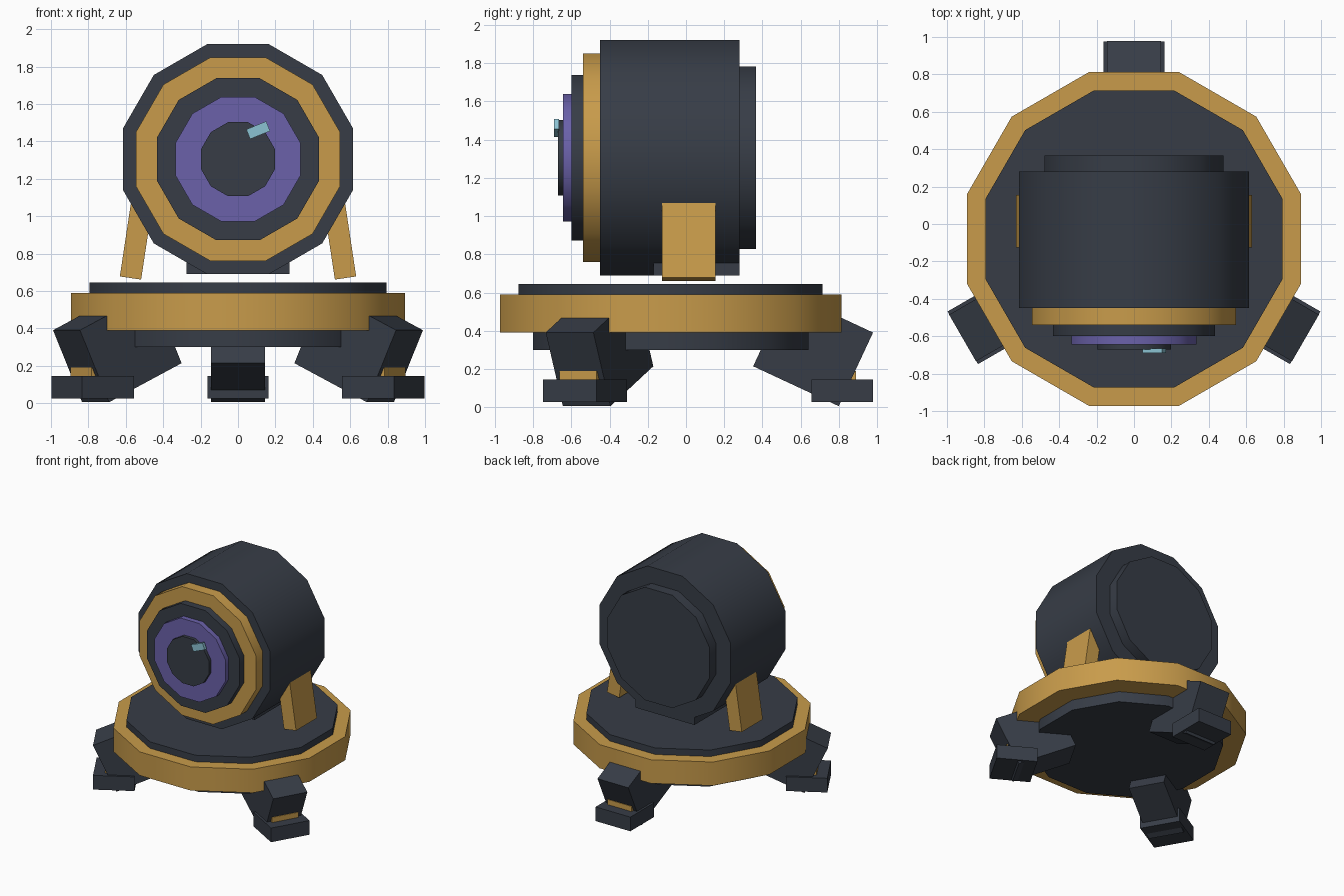
import bpy, bmesh
from math import radians
from mathutils import Matrix, Vector

cube = bpy.data.objects.get("Cube")
if cube:
    bpy.data.objects.remove(cube, do_unlink=True)


def material(name, rgb):
    mat = bpy.data.materials.new(name)
    mat.use_nodes = True
    mat.diffuse_color = (*rgb, 1)
    mat.node_tree.nodes["Principled BSDF"].inputs["Base Color"].default_value = (*rgb, 1)
    return mat


DARK = material("dark slate", (0.038, 0.046, 0.062))
GOLD = material("gold", (0.58, 0.33, 0.07))
PURPLE = material("purple", (0.145, 0.12, 0.40))
CYAN = material("pale cyan", (0.26, 0.54, 0.65))


def finish(name, bm, mat, matrix, smooth=False):
    bm.transform(matrix)
    mesh = bpy.data.meshes.new(name)
    bm.to_mesh(mesh)
    bm.free()
    mesh.materials.append(mat)
    obj = bpy.data.objects.new(name, mesh)
    bpy.context.collection.objects.link(obj)
    if smooth:
        bpy.ops.object.select_all(action="DESELECT")
        obj.select_set(True)
        bpy.context.view_layer.objects.active = obj
        bpy.ops.object.shade_smooth_by_angle(angle=radians(35))
    return obj


def box(name, mat, centre, size, tilt=0, axis="Y", parent=Matrix()):
    bm = bmesh.new()
    bmesh.ops.create_cube(bm, size=1)
    local = (Matrix.Translation(centre) @ Matrix.Rotation(radians(tilt), 4, axis)
             @ Matrix.Diagonal((*size, 1)))
    return finish(name, bm, mat, parent @ local)


def disc(name, mat, apothem, start, end, frame):
    """Twelve-sided disc between two heights along the frame's z axis."""
    radius = apothem / 0.9659
    bm = bmesh.new()
    bmesh.ops.create_cone(bm, cap_ends=True, segments=12, radius1=radius,
                          radius2=radius, depth=end - start)
    local = (Matrix.Translation((0, 0, (start + end) / 2))
             @ Matrix.Rotation(radians(15), 4, "Z"))
    return finish(name, bm, mat, frame @ local, smooth=True)


# Base platform
base = Matrix.Translation((0, -0.08, 0))
disc("base_underside", DARK, 0.72, 0.30, 0.42, base)
disc("base_ring", GOLD, 0.893, 0.39, 0.59, base)
disc("base_top", DARK, 0.795, 0.57, 0.645, base)

# Round head and stepped lens, stacked towards the front
head = Matrix.Translation((0, 0, 1.305)) @ Matrix.Rotation(radians(90), 4, "X")
disc("head_back_cap", DARK, 0.478, -0.367, -0.26, head)
disc("head_barrel", DARK, 0.615, -0.28, 0.45, head)
disc("lens_outer_ring", GOLD, 0.545, 0.43, 0.54, head)
disc("lens_inner_ring", DARK, 0.433, 0.52, 0.60, head)
disc("iris", PURPLE, 0.333, 0.58, 0.643, head)
disc("pupil", DARK, 0.198, 0.62, 0.67, head)
box("lens_glint", CYAN, (0.108, -0.678, 1.46), (0.115, 0.026, 0.056), -22)

# Neck block and the two leaning head brackets
box("neck", DARK, (0, 0.055, 0.76), (0.55, 0.45, 0.14))
for side, label in ((1, "left"), (-1, "right")):
    box(label + "_bracket", GOLD, (side * 0.5375, 0.015, 0.917),
        (0.115, 0.28, 0.50), side * -8.6)

# Three legs, built along the radial x axis and turned about the base centre
for label, angle in (("back", 90), ("front_right", 210), ("front_left", 330)):
    turn = base @ Matrix.Rotation(radians(angle), 4, "Z")
    box(label + "_leg", DARK, (0.745, 0, 0.3025), (0.494, 0.288, 0.425), 25, parent=turn)
    box(label + "_ankle", GOLD, (0.88, 0, 0.14), (0.18, 0.225, 0.10), parent=turn)
    box(label + "_foot", DARK, (0.897, 0, 0.086), (0.32, 0.325, 0.12), parent=turn)
